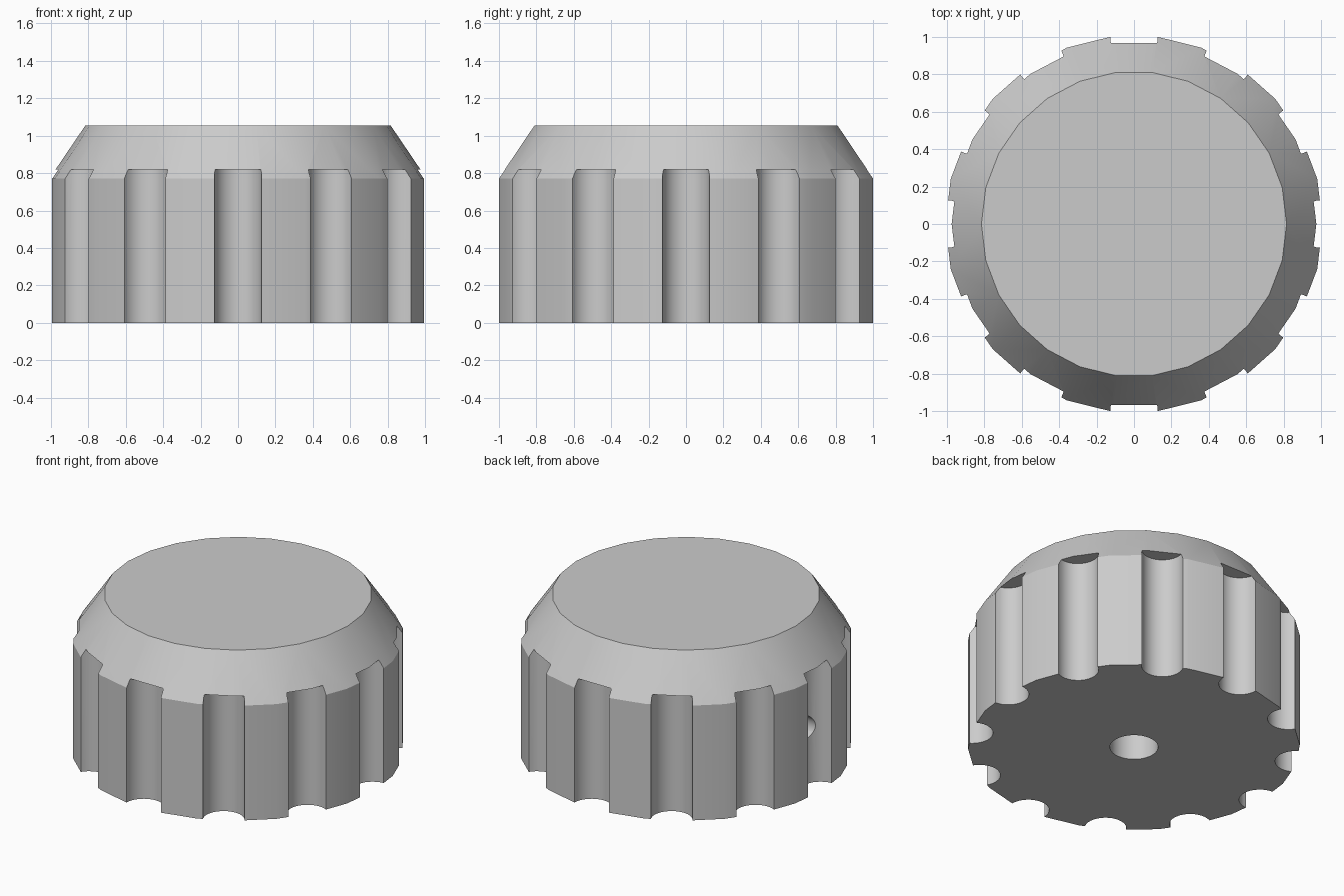
import bpy, math
from mathutils import Matrix

if "Cube" in bpy.data.objects:
    bpy.data.objects.remove(bpy.data.objects["Cube"], do_unlink=True)

SIDES = 26
BODY_R, TOP_R = 1.009, 0.816
SHOULDER_Z, TOP_Z = 0.77, 1.055
GROOVE_R, GROOVE_Z = 0.127, 0.82
GROOVES = 12

grey = bpy.data.materials.new("plain grey")
grey.use_nodes = True
grey.diffuse_color = (0.6, 0.6, 0.6, 1)
grey.node_tree.nodes["Principled BSDF"].inputs["Base Color"].default_value = (0.6, 0.6, 0.6, 1)


def ring(radius, z, sides):
    step = math.tau / sides
    return [(radius * math.cos(i * step), radius * math.sin(i * step), z)
            for i in range(sides)]


def turned(name, profile, sides):
    """Closed solid from (radius, height) pairs, bottom to top."""
    verts = [v for r, z in profile for v in ring(r, z, sides)]
    faces = [tuple(reversed(range(sides)))]
    for level in range(len(profile) - 1):
        a, b = level * sides, (level + 1) * sides
        for i in range(sides):
            j = (i + 1) % sides
            faces.append((a + i, a + j, b + j, b + i))
    faces.append(tuple(range(len(verts) - sides, len(verts))))
    mesh = bpy.data.meshes.new(name)
    mesh.from_pydata(verts, [], faces)
    mesh.materials.append(grey)
    obj = bpy.data.objects.new(name, mesh)
    bpy.context.collection.objects.link(obj)
    return obj


def carve(target, cutter):
    cutter.hide_render = True
    mod = target.modifiers.new("carve", 'BOOLEAN')
    mod.operation = 'DIFFERENCE'
    mod.solver = 'EXACT'
    mod.object = cutter
    bpy.context.view_layer.objects.active = target
    bpy.ops.object.modifier_apply(modifier=mod.name)
    bpy.data.objects.remove(cutter, do_unlink=True)


# Knob body: straight grip with a tapered crown
knob = turned("knob_body", [(BODY_R, 0), (BODY_R, SHOULDER_Z), (TOP_R, TOP_Z)], SIDES)

# Finger grooves around the grip
for i in range(GROOVES):
    angle = math.tau * i / GROOVES
    cutter = turned("groove_cutter", [(GROOVE_R, -0.1), (GROOVE_R, GROOVE_Z)], 32)
    cutter.data.transform(Matrix.Rotation(angle, 4, 'Z') @ Matrix.Translation((1.0, 0, 0)))
    carve(knob, cutter)

# Blind shaft bore in the underside
carve(knob, turned("bore_cutter", [(0.147, -0.1), (0.147, 0.77)], 32))

# Set screw hole, from the groove on the -x side into the bore
screw = turned("screw_cutter", [(0.083, 0), (0.083, 1.2)], 24)
screw.data.transform(Matrix.Translation((0, 0, 0.38)) @ Matrix.Rotation(-math.pi / 2, 4, 'Y'))
carve(knob, screw)

# Soft facets, crisp rims
bpy.ops.object.select_all(action='DESELECT')
knob.select_set(True)
bpy.context.view_layer.objects.active = knob
bpy.ops.object.shade_smooth_by_angle(angle=math.radians(25))
